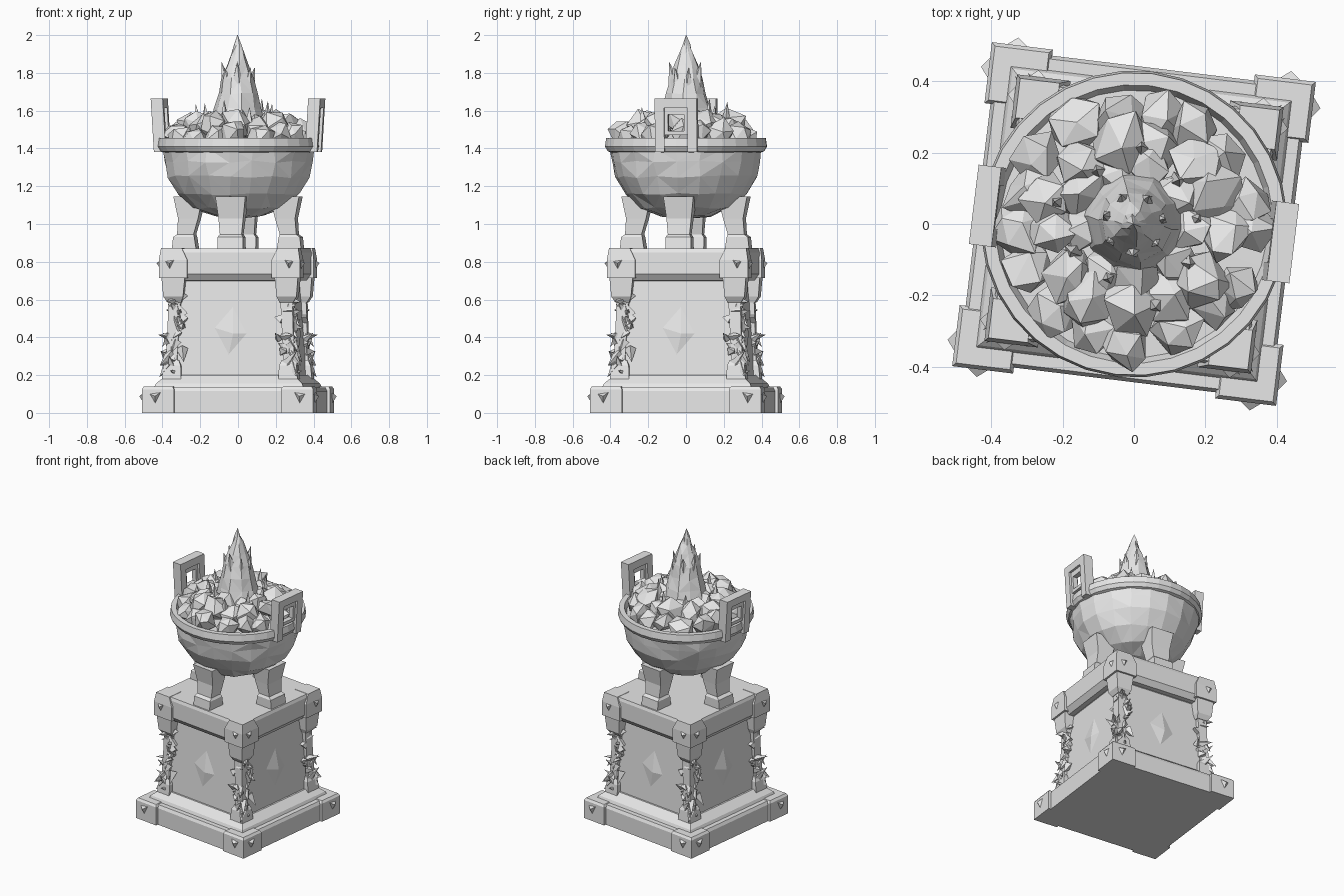
import bpy, bmesh, math, random
from mathutils import Matrix, Vector

random.seed(4)
cube = bpy.data.objects.get("Cube")
if cube:
    bpy.data.objects.remove(cube, do_unlink=True)

stone = bpy.data.materials.new("grey stone")
stone.use_nodes = True
GREY = (0.8, 0.8, 0.8, 1)
stone.diffuse_color = GREY
stone.node_tree.nodes["Principled BSDF"].inputs["Base Color"].default_value = GREY
TURN = Matrix.Rotation(math.radians(-7), 4, 'Z')


def quarter(i):
    return Matrix.Rotation(i * math.pi / 2, 4, 'Z')


def finish(name, bm, copies=1):
    """Repeat the mesh around z, turn it with the monument and link it."""
    bmesh.ops.recalc_face_normals(bm, faces=bm.faces)
    base = list(bm.verts) + list(bm.edges) + list(bm.faces)
    for i in range(1, copies):
        dup = bmesh.ops.duplicate(bm, geom=base)["geom"]
        vs = [g for g in dup if isinstance(g, bmesh.types.BMVert)]
        bmesh.ops.transform(bm, matrix=Matrix.Rotation(i * math.tau / copies, 4, 'Z'), verts=vs)
    mesh = bpy.data.meshes.new(name)
    bm.transform(TURN)
    bm.to_mesh(mesh)
    bm.free()
    mesh.materials.append(stone)
    obj = bpy.data.objects.new(name, mesh)
    bpy.context.collection.objects.link(obj)
    return obj


def loft(bm, sections):
    """Stack rectangles (z, x0, x1, y0, y1) into a closed solid."""
    rings = [[bm.verts.new(p) for p in ((a, c, z), (b, c, z), (b, d, z), (a, d, z))]
             for z, a, b, c, d in sections]
    bm.faces.new(rings[0][::-1])
    bm.faces.new(rings[-1])
    sides = []
    for lo, hi in zip(rings, rings[1:]):
        for k in range(4):
            n = (k + 1) % 4
            sides.append(bm.faces.new((lo[k], lo[n], hi[n], hi[k])))
    return sides


def square(z, h):
    return (z, -h, h, -h, h)


def lathe(bm, profile, n, jitter=0):
    start = [bm.verts.new((r, 0, z)) for r, z in profile]
    edges = [bm.edges.new(p) for p in zip(start, start[1:])]
    bmesh.ops.spin(bm, geom=start + edges, angle=math.tau, steps=n,
                   axis=(0, 0, 1), cent=(0, 0, 0))
    bmesh.ops.remove_doubles(bm, verts=bm.verts, dist=0.0005)
    for v in bm.verts:
        v.co += Vector([random.uniform(-jitter, jitter) for _ in range(3)])


def spike(bm, base, tip, r, sides=4):
    """A tapered shard pointing from base to tip."""
    base, tip = Vector(base), Vector(tip)
    axis = tip - base
    spin = Matrix.Rotation(random.random() * math.tau, 4, 'Z')
    m = Matrix.Translation((base + tip) / 2) @ axis.to_track_quat('Z', 'Y').to_matrix().to_4x4() @ spin
    bmesh.ops.create_cone(bm, cap_ends=True, segments=sides, radius1=r, radius2=0,
                          depth=axis.length, matrix=m)


def studs(bm, h, x, z, size):
    """Little triangular points on both outer faces of the front right corner."""
    for swap in (False, True):
        pts = [(x - size, -h, z + size), (x + size, -h, z + size * .7),
               (x, -h, z - size), (x, -h - .022, z + size * .3)]
        if swap:
            pts = [(-q, -p, r) for p, q, r in pts]
        a, b, c, d = [bm.verts.new(p) for p in pts]
        for f in ((a, b, d), (b, c, d), (c, a, d), (a, c, b)):
            bm.faces.new(f)


# Plinth with corner blocks
bm = bmesh.new()
loft(bm, [square(0, .44), square(.115, .44), square(.135, .43)])
loft(bm, [square(.13, .40), square(.155, .39), square(.2, .34)])
finish("plinth", bm)
bm = bmesh.new()
loft(bm, [(0, .285, .457, -.457, -.285), (.125, .285, .457, -.457, -.285),
          (.14, .295, .447, -.447, -.295)])
studs(bm, .457, .385, .08, .028)
finish("plinth_corners", bm, 4)

# Tapered body with sunken panels
bm = bmesh.new()
sides = loft(bm, [square(.14, .352), square(.74, .315)])
bmesh.ops.recalc_face_normals(bm, faces=bm.faces)
bmesh.ops.inset_individual(bm, faces=sides, thickness=.035, depth=0)
bmesh.ops.inset_individual(bm, faces=sides, thickness=.022, depth=-.02)
finish("body", bm)

# Faceted diamond in the middle of each panel
bm = bmesh.new()
ring = [bm.verts.new(p) for p in ((-.085, -.317, .45), (-.01, -.322, .31),
                                  (.085, -.317, .42), (.01, -.308, .56))]
peak = bm.verts.new((.015, -.333, .42))
for k in range(4):
    bm.faces.new((ring[k], ring[(k + 1) % 4], peak))
bm.faces.new(ring[::-1])
finish("panel_diamonds", bm, 4)

# Corner columns: foot, shaft, cap
bm = bmesh.new()
for rows in ([(.13, .258, .367), (.25, .262, .355), (.28, .275, .34)],
             [(.26, .285, .34), (.62, .265, .33)],
             [(.585, .262, .335), (.615, .25, .355), (.73, .238, .365)]):
    loft(bm, [(z, a, b, -b, -a) for z, a, b in rows])
finish("corner_columns", bm, 4)

# Jagged foliage climbing each column
bm = bmesh.new()
for i in range(34):
    t = i / 33
    z = .2 + .42 * t
    side = random.uniform(-.085, .085)
    edge = .345 - .02 * t
    p = Vector((edge - max(-side, 0), -edge + max(side, 0), z))
    out = Vector((.03 if side > -.045 else .008, -.03 if side < .045 else -.008, 0))
    lean = Vector((random.uniform(-.025, .025), random.uniform(-.025, .025),
                   random.uniform(-.075, .085)))
    spike(bm, p - out * .4, p + out * random.uniform(.6, 1.1) + lean, random.uniform(.02, .032))
finish("corner_foliage", bm, 4)

# Top slab with corner blocks
bm = bmesh.new()
loft(bm, [square(.70, .335), square(.735, .362), square(.85, .362), square(.87, .355)])
finish("top_slab", bm)
bm = bmesh.new()
loft(bm, [(.715, .225, .376, -.376, -.225), (.81, .225, .376, -.376, -.225),
          (.872, .255, .366, -.366, -.255)])
studs(bm, .373, .318, .785, .026)
finish("slab_corners", bm, 4)

# Four bowl legs with flared feet
bm = bmesh.new()
loft(bm, [(.865, -.068, .068, -.345, -.215), (.93, -.068, .068, -.338, -.225),
          (.945, -.058, .058, -.318, -.23), (1.03, -.066, .066, -.312, -.205),
          (1.145, -.08, .08, -.335, -.18)])
finish("bowl_legs", bm, 4)

# Faceted bowl and its rim
bm = bmesh.new()
lathe(bm, [(0, 1.03), (.13, 1.042), (.24, 1.085), (.325, 1.16), (.375, 1.25),
           (.397, 1.33), (.405, 1.40)], 20, .007)
bmesh.ops.triangulate(bm, faces=bm.faces)
finish("bowl", bm)
bm = bmesh.new()
lathe(bm, [(.385, 1.375), (.415, 1.385), (.43, 1.41), (.424, 1.455), (.39, 1.455),
           (.375, 1.42), (0, 1.43)], 32)
finish("bowl_rim", bm)

# Two upright handles leaning outward, each with a small inner frame
bm = bmesh.new()
bars = [(-.112, -.062, 1.38, 1.62, 0), (.062, .112, 1.38, 1.62, 0), (-.112, .112, 1.615, 1.665, 0),
        (-.063, -.043, 1.47, 1.617, .015), (.043, .063, 1.47, 1.617, .015),
        (-.063, .063, 1.47, 1.492, .015), (-.063, .063, 1.58, 1.617, .015)]
for y0, y1, z0, z1, inset in bars:
    loft(bm, [(z, .371 + inset + (z - 1.38) * .06, .435 - inset + (z - 1.38) * .06, y0, y1)
              for z in (z0, z1)])
finish("bowl_handles", bm, 2)

# Heaped coals in three rings
bm = bmesh.new()
for count, radius, z, size in ((17, .315, 1.465, .078), (13, .235, 1.51, .085), (9, .16, 1.52, .075)):
    for i in range(count):
        a = (i + random.uniform(-.25, .25)) * math.tau / count
        r = radius + random.uniform(-.02, .02)
        m = (Matrix.Translation((r * math.cos(a), r * math.sin(a), z + random.uniform(-.02, .02)))
             @ Matrix.Rotation(random.random() * math.tau, 4, (1, .4, .7))
             @ Matrix.Diagonal((random.uniform(.8, 1.15), random.uniform(.8, 1.1), 1, 1)))
        lump = bmesh.ops.create_icosphere(bm, subdivisions=1, radius=size, matrix=m)
        for v in lump["verts"]:
            v.co += Vector([random.uniform(-.016, .016) for _ in range(3)])
finish("coals", bm)

# Central flame with tongues
bm = bmesh.new()
lathe(bm, [(.135, 1.42), (.145, 1.52), (.125, 1.61), (.105, 1.69), (.085, 1.77),
           (.06, 1.84), (.035, 1.90), (.018, 1.95), (0, 2.0)], 10, .006)
bmesh.ops.triangulate(bm, faces=bm.faces)
for i in range(7):
    a = i * math.tau / 7 + .3
    c, s = math.cos(a), math.sin(a)
    spike(bm, (.06 * c, .06 * s, 1.70 + .02 * (i % 3)),
          (.09 * c, .09 * s, 1.83 + .03 * (i % 2)), .035, 5)
finish("flame", bm)

# Small flames among the coals
bm = bmesh.new()
for i in range(9):
    a = i * math.tau / 9 + .2
    r = random.uniform(.16, .24)
    x, y = r * math.cos(a), r * math.sin(a)
    spike(bm, (x, y, 1.52), (x * 1.05, y * 1.05, random.uniform(1.62, 1.68)), .03)
finish("small_flames", bm)
